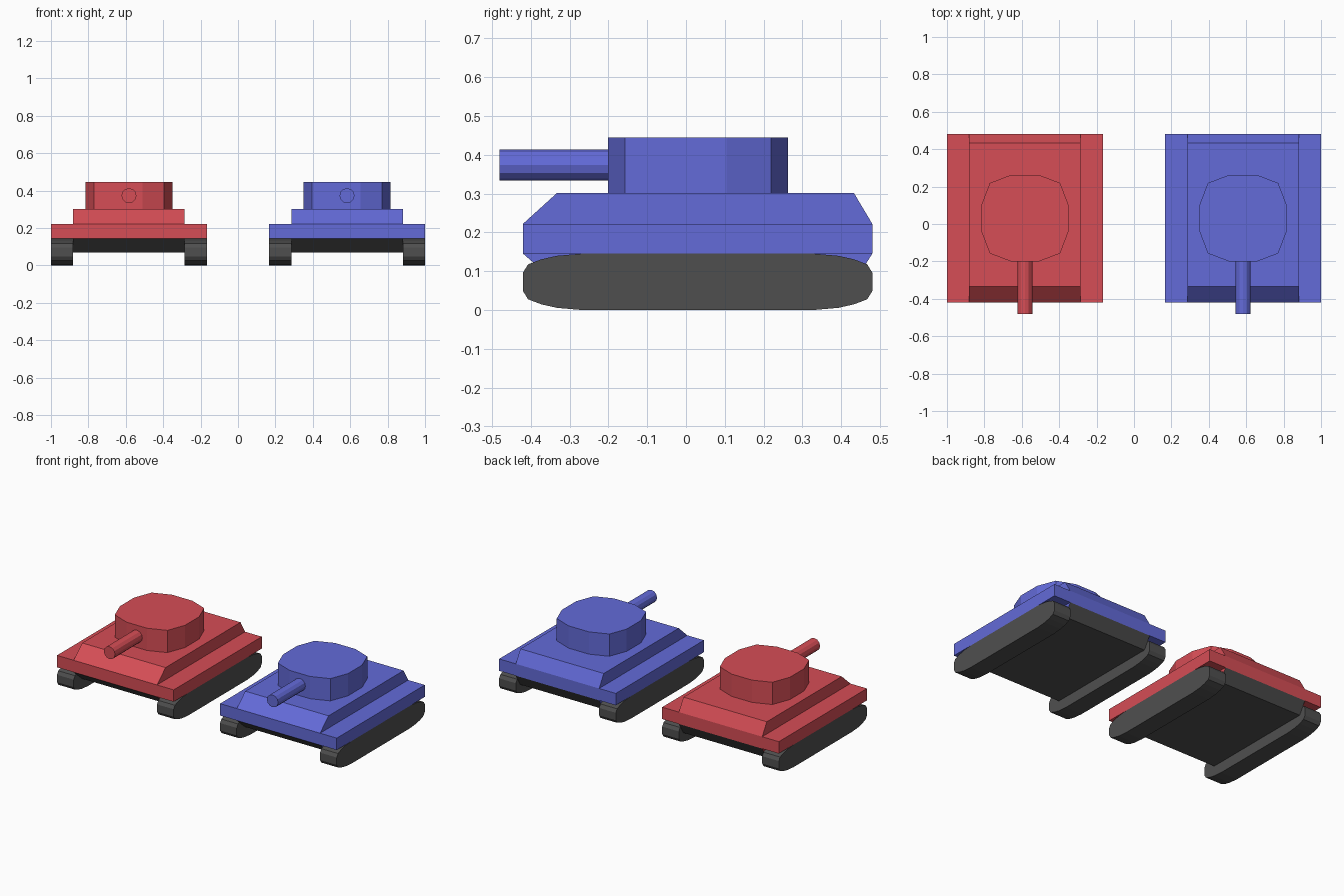
import bpy, bmesh, math
from mathutils import Vector

if "Cube" in bpy.data.objects:
    bpy.data.objects.remove(bpy.data.objects["Cube"])


def material(name, rgb):
    m = bpy.data.materials.new(name)
    m.diffuse_color = (*rgb, 1)
    m.use_nodes = True
    m.node_tree.nodes["Principled BSDF"].inputs["Base Color"].default_value = m.diffuse_color
    return m


RED = material("red", (0.67, 0.075, 0.092))
BLUE = material("blue", (0.125, 0.145, 0.69))
DARK = material("dark_grey", (0.078, 0.078, 0.078))


def prism(name, points, depth, mats):
    """Extrude a closed loop of 3D points along a vector."""
    bm = bmesh.new()
    face = bm.faces.new([bm.verts.new(p) for p in points])
    ext = bmesh.ops.extrude_face_region(bm, geom=[face], use_keep_orig=True)
    moved = [v for v in ext["geom"] if isinstance(v, bmesh.types.BMVert)]
    bmesh.ops.translate(bm, verts=moved, vec=Vector(depth))
    bmesh.ops.recalc_face_normals(bm, faces=bm.faces)
    me = bpy.data.meshes.new(name)
    bm.to_mesh(me)
    bm.free()
    for m in mats:
        me.materials.append(m)
    ob = bpy.data.objects.new(name, me)
    bpy.context.collection.objects.link(ob)
    return ob


def side_prism(name, yz, x0, x1, mats):
    return prism(name, [(x0, y, z) for y, z in yz], (x1 - x0, 0, 0), mats)


# Track outline: one rounded quarter, mirrored up/down and front/back
QUARTER = [(0.45, 0.024), (0.437, 0.045), (0.403, 0.058), (0.363, 0.067), (0.30, 0.0725)]
END = QUARTER + [(-y, z) for y, z in reversed(QUARTER)]
TRACK = [(y + 0.03, z + 0.0725) for y, z in END + [(-y, -z) for y, z in END]]

# Turret outline: rounded square with twelve sides
CORNER = [(0.232, 0.073), (0.188, 0.188), (0.073, 0.232)]
TURRET = []
for k in range(4):
    c, s = round(math.cos(k * math.pi / 2)), round(math.sin(k * math.pi / 2))
    TURRET += [(x * c - y * s, x * s + y * c) for x, y in CORNER]


def tank(cx, body, label):
    half, inner = 0.417, 0.298
    # full-width slab over the tracks
    side_prism(label + "_hull_slab", [(-0.42, 0.145), (0.48, 0.145), (0.48, 0.222), (-0.42, 0.222)],
               cx - half, cx + half, [body])
    # sloped deck above
    side_prism(label + "_deck", [(-0.42, 0.222), (0.48, 0.222), (0.433, 0.301), (-0.333, 0.301)],
               cx - inner, cx + inner, [body])
    # sloped belly below, dark except on its sides
    belly = side_prism(label + "_belly", [(-0.42, 0.145), (0.48, 0.145), (0.433, 0.07), (-0.333, 0.07)],
                       cx - inner, cx + inner, [body, DARK])
    for p in belly.data.polygons:
        p.material_index = 1 if p.normal.z < -0.1 else 0
    # tracks
    for side, s in (("left", -1), ("right", 1)):
        side_prism(f"{label}_{side}_track", TRACK, cx + s * inner, cx + s * half, [DARK])
    # turret
    prism(label + "_turret", [(cx + x, 0.031 + y, 0.301) for x, y in TURRET], (0, 0, 0.144), [body])
    # gun barrel
    ring = [(cx + 0.04 * math.cos(a * math.pi / 6), -0.48, 0.373 + 0.04 * math.sin(a * math.pi / 6))
            for a in range(12)]
    prism(label + "_barrel", ring, (0, 0.285, 0), [body])


tank(-0.583, RED, "red_tank")
tank(0.583, BLUE, "blue_tank")
